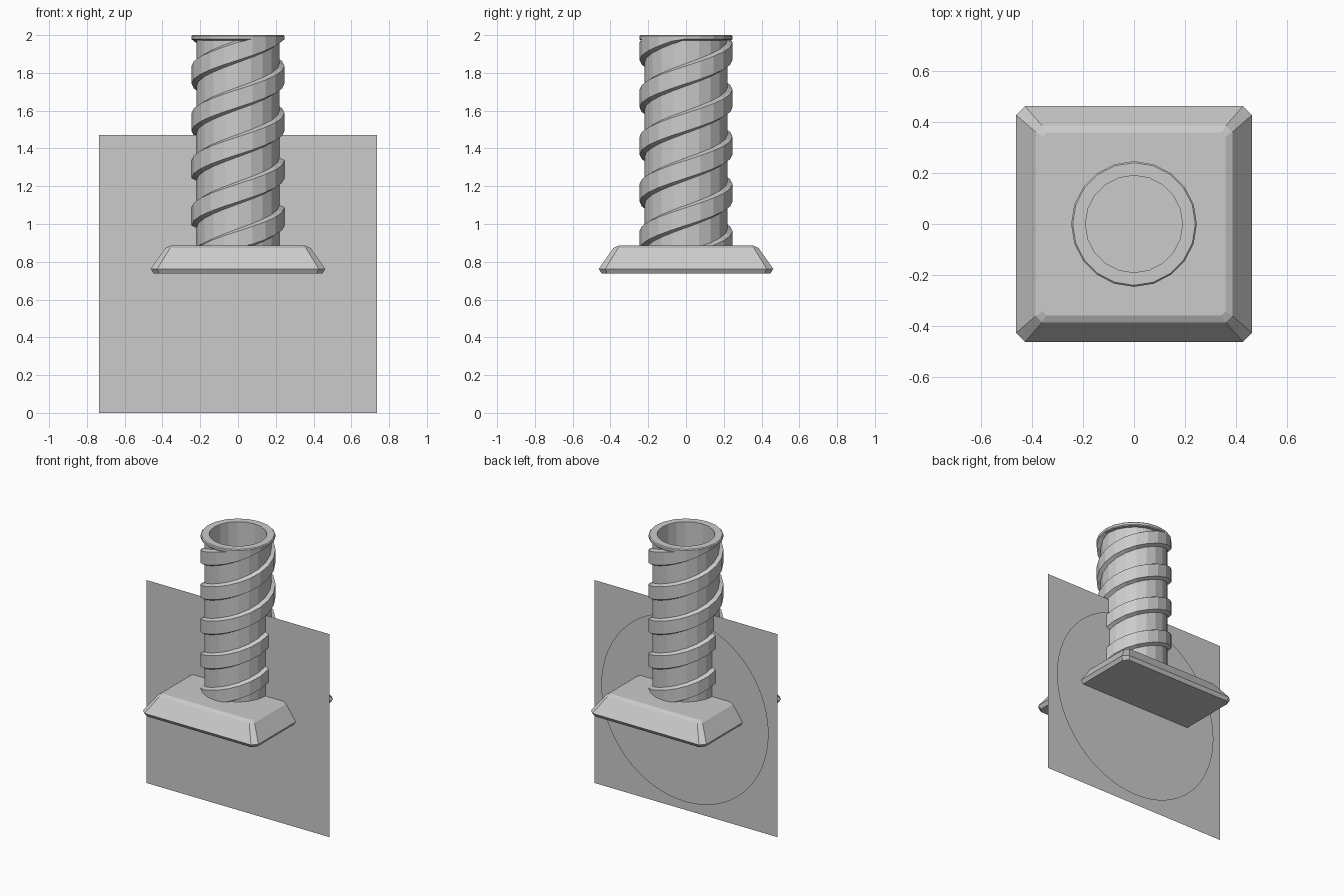
import bpy, bmesh
from math import sin, cos, pi, floor, ceil

cube = bpy.data.objects.get("Cube")
if cube:
    bpy.data.objects.remove(cube, do_unlink=True)

grey = bpy.data.materials.new("light_grey")
grey.use_nodes = True
COLOUR = (0.6, 0.6, 0.6, 1)
grey.diffuse_color = COLOUR
grey.node_tree.nodes["Principled BSDF"].inputs["Base Color"].default_value = COLOUR

SIDES = 20


def finish(name, bm, solid=True):
    """Turn a bmesh into a named, flat shaded object."""
    if solid:
        bmesh.ops.remove_doubles(bm, verts=bm.verts, dist=0.0001)
        bmesh.ops.recalc_face_normals(bm, faces=bm.faces)
    mesh = bpy.data.meshes.new(name)
    bm.to_mesh(mesh)
    bm.free()
    mesh.materials.append(grey)
    obj = bpy.data.objects.new(name, mesh)
    bpy.context.collection.objects.link(obj)
    return obj


def loft(bm, rings, capped):
    """Join successive closed rings of points with quads."""
    loops = [[bm.verts.new(p) for p in ring] for ring in rings]
    n = len(loops[0])
    for a, b in zip(loops, loops[1:]):
        for i in range(n):
            j = (i + 1) % n
            bm.faces.new((a[i], a[j], b[j], b[i]))
    if capped:
        bm.faces.new(loops[0][::-1])
        bm.faces.new(loops[-1])


def chamfered_square(h, c, z):
    k = h - c
    return [(h, -k, z), (h, k, z), (k, h, z), (-k, h, z),
            (-h, k, z), (-h, -k, z), (-k, -h, z), (k, -h, z)]


# Square base with sloped sides and trimmed corners
bm = bmesh.new()
loft(bm, [chamfered_square(*s) for s in (
    (0.447, 0.03, 0.738), (0.462, 0.035, 0.763),
    (0.385, 0.025, 0.872), (0.358, 0.015, 0.885))], True)
finish("base", bm)

# Hollow column with a rolled lip
bm = bmesh.new()
profile = [(0.22, 0.87), (0.22, 1.972), (0.24, 1.973), (0.246, 1.979),
           (0.246, 1.994), (0.24, 2.0), (0.19, 2.0), (0.19, 0.88)]
loft(bm, [[(r * cos(2 * pi * i / SIDES), r * sin(2 * pi * i / SIDES), z)
           for i in range(SIDES)] for r, z in profile], False)
finish("column", bm)

# Two interleaved spiral ridges, trimmed by the base and the lip
PITCH, LOW, HIGH = 0.5, 0.875, 1.98
section = [(0.215, -0.062), (0.246, -0.047), (0.246, 0.047), (0.215, 0.062)]
for start, name in enumerate(("spiral_ridge_a", "spiral_ridge_b")):
    mid = 1.79 - PITCH * (0.5 + 0.5 * start)      # height at angle zero
    first = floor((LOW - 0.07 - mid) / PITCH * SIDES)
    last = ceil((HIGH + 0.07 - mid) / PITCH * SIDES)
    rings = []
    for i in range(first, last + 1):
        t = 2 * pi * i / SIDES
        z = mid + PITCH * i / SIDES
        rings.append([(r * cos(t), r * sin(t), min(HIGH, max(LOW, z + dz)))
                      for r, dz in section])
    bm = bmesh.new()
    loft(bm, rings, True)
    bmesh.ops.dissolve_degenerate(bm, dist=0.0001, edges=bm.edges)
    finish(name, bm)

# Thin upright square sheet through the middle
HALF = 0.735
bm = bmesh.new()
bm.faces.new([bm.verts.new((sx * HALF, 0, HALF + sz * HALF))
              for sx, sz in ((-1, -1), (1, -1), (1, 1), (-1, 1))])
finish("square_sheet", bm, False)

# Round sheet just behind the square one
bm = bmesh.new()
bm.faces.new([bm.verts.new((0.67 * sin(2 * pi * i / 64), 0.012,
                            HALF + 0.67 * cos(2 * pi * i / 64)))
              for i in range(64)])
finish("round_sheet", bm, False)
